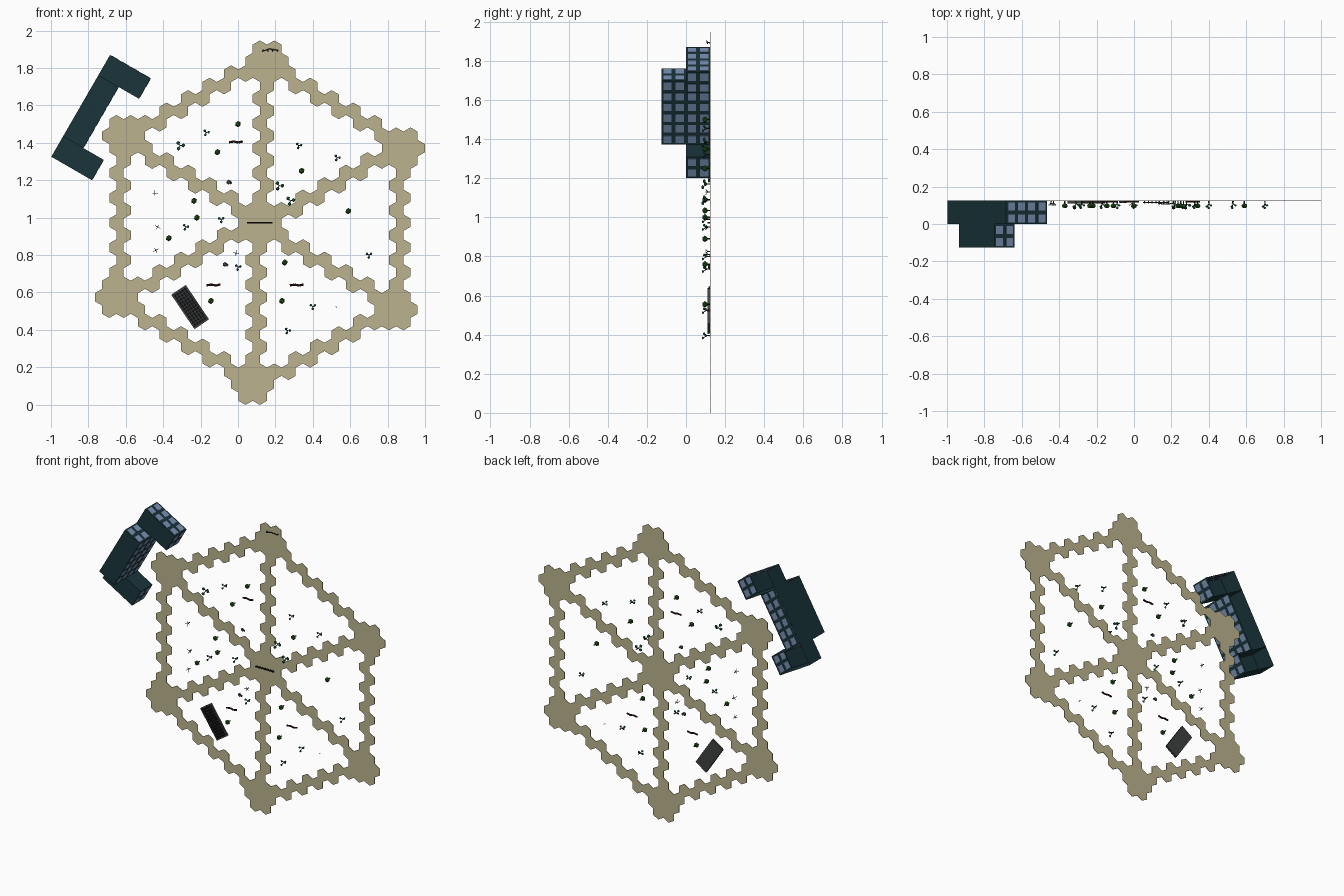
import bpy, bmesh, math, random
from mathutils import Matrix, Vector

if "Cube" in bpy.data.objects:
    bpy.data.objects.remove(bpy.data.objects["Cube"])

random.seed(4)
GROUND = 0.125            # the layout's floor plane is y = GROUND, its "up" is -y


def mat(name, rgb):
    m = bpy.data.materials.new(name)
    m.diffuse_color = (*rgb, 1)
    m.use_nodes = True
    m.node_tree.nodes["Principled BSDF"].inputs["Base Color"].default_value = m.diffuse_color
    return m


SAND = mat("sand", (0.50, 0.45, 0.27))
WALL = mat("dark_teal", (0.010, 0.035, 0.042))
GLASS = mat("window_blue", (0.19, 0.28, 0.45))
LEAF = mat("leaf_green", (0.02, 0.10, 0.01))
PINE = mat("teal_green", (0.01, 0.15, 0.06))
BARK = mat("bark", (0.02, 0.013, 0.01))
LOG = mat("red_brown", (0.045, 0.01, 0.008))
STONE = mat("stone", (0.06, 0.055, 0.065))
BLACK = mat("black", (0.006, 0.006, 0.007))
STEEL = mat("dark_grey", (0.05, 0.055, 0.055))


def finish(bm, name, *mats):
    bmesh.ops.recalc_face_normals(bm, faces=bm.faces[:])
    me = bpy.data.meshes.new(name)
    bm.to_mesh(me)
    bm.free()
    for m in mats:
        me.materials.append(m)
    ob = bpy.data.objects.new(name, me)
    bpy.context.collection.objects.link(ob)
    return ob


def paint(verts, index):
    for f in {f for v in verts for f in v.link_faces}:
        f.material_index = index


def box(bm, frame, lo, hi, index=0):
    lo, hi = Vector(lo), Vector(hi)
    m = frame @ Matrix.Translation((lo + hi) / 2) @ Matrix.Diagonal((*(hi - lo), 1))
    vs = bmesh.ops.create_cube(bm, size=1, matrix=m)["verts"]
    paint(vs, index)
    return vs


def rod(bm, a, b, r1, r2, index=0, sides=5):
    a, b = Vector(a), Vector(b)
    m = Matrix.Translation((a + b) / 2) @ (b - a).to_track_quat("Z", "Y").to_matrix().to_4x4()
    vs = bmesh.ops.create_cone(bm, cap_ends=True, segments=sides, radius1=r1, radius2=r2,
                               depth=(b - a).length, matrix=m)["verts"]
    paint(vs, index)


def blob(bm, c, r, index=0, squash=1.0):
    m = Matrix.Translation(c) @ Matrix.Diagonal((1, squash, 1, 1))
    vs = bmesh.ops.create_icosphere(bm, subdivisions=1, radius=r, matrix=m)["verts"]
    paint(vs, index)


def flat_frame(x, z, angle=0.0, scale=1.0):
    # local x, y lie in the layout plane, local z is height off the floor
    a, s = math.radians(angle), scale
    c, n = math.cos(a) * s, math.sin(a) * s
    return Matrix(((c, -n, 0, x), (0, 0, -s, GROUND), (n, c, 0, z), (0, 0, 0, 1)))


# --- hexagonal tile paths on an axial grid ---
D, CX, CZ, THICK = 0.0767, 0.117, 0.973, 0.003
STEPS = [(1, 0), (0, 1), (-1, 1), (-1, 0), (0, -1), (1, -1)]


def tiles(name, cells):
    bm = bmesh.new()
    for q, r in sorted(cells):
        m = flat_frame(CX + D * (q + r / 2), CZ + D * r * math.sqrt(3) / 2, 90)
        bmesh.ops.create_cone(bm, cap_ends=True, segments=6, radius1=D / math.sqrt(3),
                              radius2=D / math.sqrt(3), depth=THICK,
                              matrix=m @ Matrix.Translation((0, 0, THICK / 2)) @
                              Matrix.Rotation(HEX_TURN, 4, "Z"))
    finish(bm, name, SAND)


# turn the six-sided cone so its points face up and down
probe = bmesh.new()
v0 = bmesh.ops.create_cone(probe, segments=6, radius1=1, radius2=1, depth=1)["verts"][0].co
HEX_TURN = -math.atan2(v0.y, v0.x)
probe.free()


def hex_round(q, r):
    s = -q - r
    a, b, c = round(q), round(r), round(s)
    dq, dr, ds = abs(a - q), abs(b - r), abs(c - s)
    if dq > dr and dq > ds:
        a = -b - c
    elif dr > ds:
        b = -a - c
    return a, b


def line(p, q, n=13):
    return {hex_round(p[0] + (q[0] - p[0]) * i / n, p[1] + (q[1] - p[1]) * i / n)
            for i in range(n + 1)}


corners = [(-6, 13)]
for _ in range(5):
    q, r = corners[-1]
    corners.append((q + r, -q))
hubs, done = [(0, 0)] + corners, set()
for i, (q, r) in enumerate(hubs):
    cells = {(q, r)} | {(q + a, r + b) for a, b in STEPS}
    tiles(f"hub_{i}", cells)
    done |= cells
for i, c in enumerate(corners):
    for name, start in (("spoke_path", (0, 0)), ("ring_path", corners[i - 1])):
        cells = line(start, c) - done
        tiles(f"{name}_{i}", cells)
        done |= cells

# --- C-shaped building: open-bottomed shells, unit cells of size U ---
U = 0.1257
F = flat_frame(-0.684, 1.87, -30, U)       # local x along wings, -y along the bar
bm = bmesh.new()
for lo, hi in (((0, -1, 0), (2, 0, 1)), ((0, -5, 0), (2, -4, 1)), ((0, -4, 0), (1, -1, 1.99))):
    vs = box(bm, F, lo, hi)
    bottom = [f for f in {f for v in vs for f in v.link_faces}
              if all(v.co.y > GROUND - 1e-4 for v in f.verts)]
    bmesh.ops.delete(bm, geom=bottom, context="FACES_ONLY")
finish(bm, "building_walls", WALL)

# --- windows, two by two per cell ---
bm = bmesh.new()
W, T = 0.17, 0.012


def side_windows(x, y0, y1, floors):        # walls facing local +x
    for i in range(int((y1 - y0) * 2)):
        for k in range(floors * 2):
            y, h = y0 + 0.25 + i / 2, 0.25 + k / 2
            box(bm, F, (x - T, y - W, h - W), (x + T, y + W, h + W))


def end_windows(y, x1, h0):                 # walls facing local +y
    for i in range(x1 * 2):
        for k in range(2):
            x, h = 0.25 + i / 2, h0 + 0.25 + k / 2
            box(bm, F, (x - W, y - T, h - W), (x + W, y + T, h + W))


side_windows(2, -1, 0, 1)
side_windows(2, -5, -4, 1)
side_windows(1, -4, -1, 2)
end_windows(0, 2, 0)
end_windows(-1, 1, 1)
finish(bm, "building_windows", GLASS)

# --- round trees ---
for i, (x, z) in enumerate([(0, 1.50), (-.11, 1.35), (.34, 1.25), (-.235, 1.09), (-.22, 1.0),
                            (-.37, .89), (.25, .76), (.235, .555), (-.145, .555), (.59, 1.035)]):
    bm = bmesh.new()
    rod(bm, (x, GROUND, z), (x, 0.1, z), 0.004, 0.003)
    blob(bm, (x, 0.097, z), 0.017, 1, 0.85)
    finish(bm, f"round_tree_{i}", BARK, LEAF)

# --- branching trees: leaning trunk with three leaf tufts ---
for i, (x, z) in enumerate([(-.17, 1.455), (-.31, 1.385), (.325, 1.385), (.53, 1.32), (.22, 1.17),
                            (.28, 1.09), (-.09, .99), (.70, .80), (.40, .525), (.265, .395),
                            (0, .735), (-.28, .95)]):
    bm = bmesh.new()
    s = 1.25 if i in (1, 4, 5) else 0.9
    fork = Vector((x, 0.108, z))
    rod(bm, (x, GROUND, z), fork, 0.004, 0.003)
    turn = random.uniform(0, 0.6)
    for k in range(3):
        a = turn + k * 2.1
        tip = fork + Vector((math.cos(a) * 0.014 * s, -0.008 - 0.007 * k, math.sin(a) * 0.014 * s))
        rod(bm, fork, tip, 0.0025, 0.0015)
        blob(bm, tip, 0.0085 * s, 1, 0.8)
    finish(bm, f"branching_tree_{i}", BARK, PINE)

# --- bare trees ---
for i, (x, z) in enumerate([(-.445, 1.13), (-.43, .95), (-.44, .825), (-.01, .81), (.525, .52)]):
    bm = bmesh.new()
    s = 0.4 if i == 4 else 1
    fork = Vector((x, 0.112, z))
    rod(bm, (x, GROUND, z), fork, 0.003 * s, 0.002 * s)
    for k in range(4):
        a = k * 1.6 + i
        rod(bm, fork, fork + Vector((math.cos(a) * 0.016, -0.013, math.sin(a) * 0.016)) * s,
            0.002 * s, 0.001 * s)
    finish(bm, f"bare_tree_{i}", STONE)

# --- rocks ---
for i, (x, z) in enumerate([(-.07, .75), (-.05, 1.19)]):
    bm = bmesh.new()
    blob(bm, (x, 0.118, z), 0.013, 0, 0.6)
    blob(bm, (x + 0.012, 0.12, z - 0.004), 0.008, 0, 0.6)
    finish(bm, f"rock_{i}", STONE)

# --- fallen logs, slightly crooked ---
for i, (x, z) in enumerate([(-.01, 1.405), (-.13, .64), (.315, .64)]):
    bm = bmesh.new()
    pts = [(-.038, -.002), (-.012, .002), (.012, -.003), (.036, .003)]
    for a, b in zip(pts, pts[1:]):
        rod(bm, (x + a[0], 0.119, z + a[1]), (x + b[0], 0.119, z + b[1]), 0.006, 0.006, 0, 6)
    finish(bm, f"fallen_log_{i}", LOG)

# --- gridded panel lying on the floor ---
F = flat_frame(-0.256, 0.522, -56)
bm = bmesh.new()
box(bm, F, (-.11, -.046, 0.002), (.11, .046, .009))
for i in range(12):
    for k in range(5):
        x, y = -.0945 + i * .0172, -.0325 + k * .01625
        box(bm, F, (x - .0072, y - .0068, .009), (x + .0072, y + .0068, .013), 1)
for y in (-.044, .044):
    box(bm, F, (-.11, y - .003, .009), (.11, y + .003, .015))
for x in (-.108, .108):
    box(bm, F, (x - .003, -.041, .009), (x + .003, .041, .015))
finish(bm, "grid_panel", STEEL, BLACK)

# --- barrier on the centre hub ---
F = flat_frame(CX, CZ)
bm = bmesh.new()
box(bm, F, (-.068, -.003, .008), (.068, .003, .014))
for i in range(7):
    x = -.06 + i * .02
    box(bm, F, (x - .003, -.004, .003), (x + .003, .004, .016))
finish(bm, "centre_barrier", BLACK)

# --- small frame on the top hub ---
bm = bmesh.new()
for x in (.135, .160, .185, .210):
    rod(bm, (x, 0.122, 1.892), (x, 0.105, 1.897), 0.004, 0.003)
rod(bm, (.130, 0.110, 1.888), (.170, 0.106, 1.902), 0.003, 0.003)
rod(bm, (.165, 0.106, 1.902), (.215, 0.110, 1.894), 0.003, 0.003)
finish(bm, "top_frame", STEEL)
